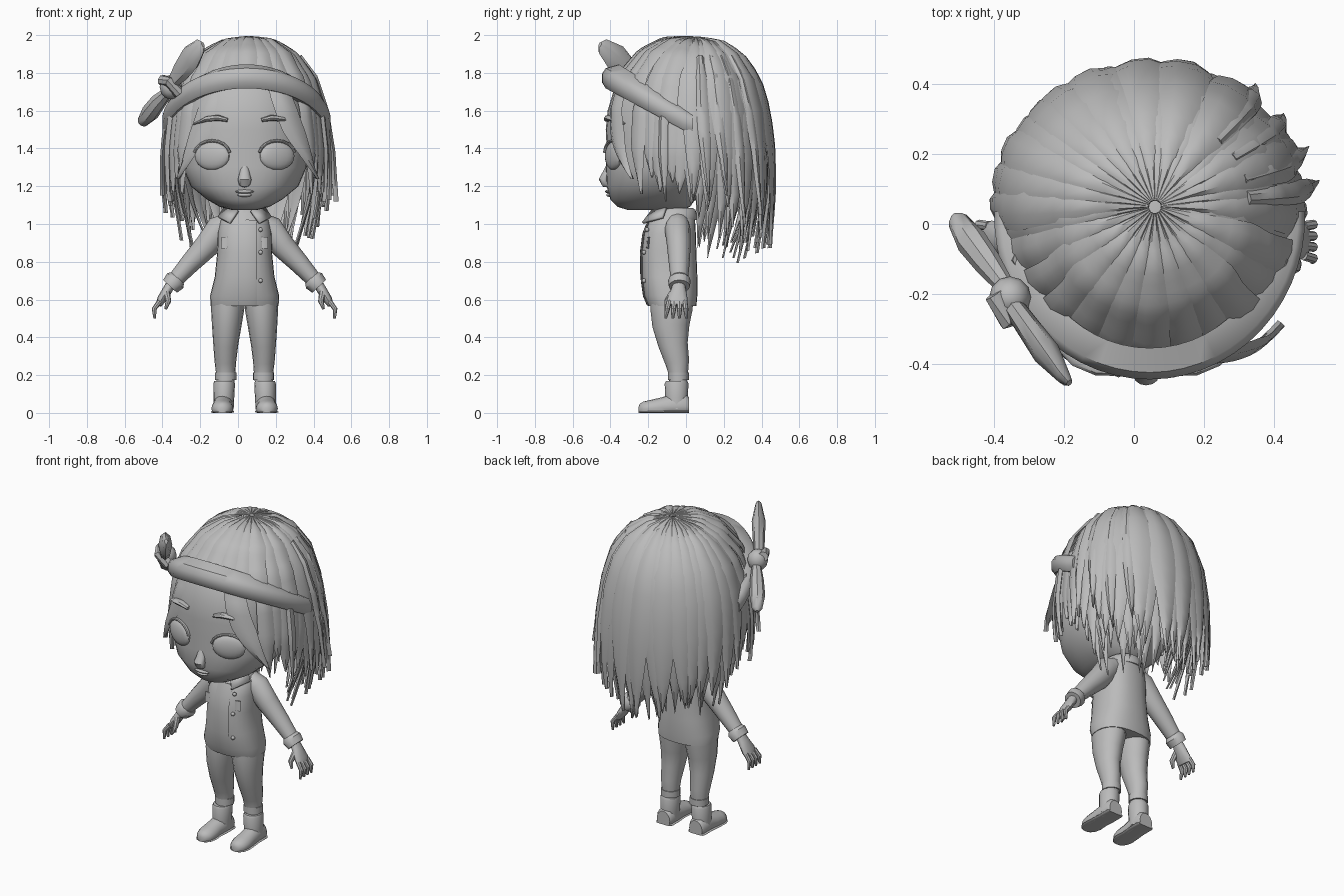
import bpy, bmesh, math, random
from mathutils import Vector

if "Cube" in bpy.data.objects:
    bpy.data.objects.remove(bpy.data.objects["Cube"])
random.seed(4)
C = 0.035                      # mirror plane of head and body
mat = bpy.data.materials.new("plain_grey")
mat.diffuse_color = (0.5, 0.5, 0.5, 1)
mat.use_nodes = True
mat.node_tree.nodes["Principled BSDF"].inputs["Base Color"].default_value = mat.diffuse_color


def finish(name, bm):
    bmesh.ops.recalc_face_normals(bm, faces=bm.faces)
    me = bpy.data.meshes.new(name)
    bm.to_mesh(me)
    bm.free()
    me.materials.append(mat)
    ob = bpy.data.objects.new(name, me)
    bpy.context.collection.objects.link(ob)
    return ob


def skin(bm, rings):
    """Join a list of closed rings and cap both ends."""
    vs = [[bm.verts.new(p) for p in r] for r in rings]
    n = len(vs[0])
    for a, b in zip(vs, vs[1:]):
        for i in range(n):
            bm.faces.new((a[i], a[(i + 1) % n], b[(i + 1) % n], b[i]))
    bm.faces.new(vs[0])
    bm.faces.new(vs[-1][::-1])


def loft(name, rings):
    bm = bmesh.new()
    skin(bm, rings)
    return finish(name, bm)


def oval(cx, z, hw, yf, yb, n=28, p=2.0):
    """Horizontal superellipse from front yf to back yb."""
    pts = []
    for i in range(n):
        a = math.tau * i / n
        c, s = math.cos(a), math.sin(a)
        pts.append((cx + hw * math.copysign(abs(c) ** (2 / p), c),
                    (yf + yb) / 2 + (yb - yf) / 2 * math.copysign(abs(s) ** (2 / p), s), z))
    return pts


def tube(name, pts, radii, ref=(0, 1, 0), n=12):
    """Tube through pts; radii = (along ref, across ref)."""
    pts = [Vector(p) for p in pts]
    rings = []
    for i, p in enumerate(pts):
        t = (pts[min(i + 1, len(pts) - 1)] - pts[max(i - 1, 0)]).normalized()
        ref_v = Vector(ref)
        u = (ref_v - t * ref_v.dot(t)).normalized()
        v = t.cross(u)
        ru, rv = radii[i]
        rings.append([p + u * ru * math.cos(math.tau * k / n) + v * rv * math.sin(math.tau * k / n)
                      for k in range(n)])
    return loft(name, rings)


def ball(name, loc, size, seg=20, skew=0):
    bm = bmesh.new()
    bmesh.ops.create_uvsphere(bm, u_segments=seg, v_segments=seg // 2, radius=1)
    for v in bm.verts:
        d = Vector(v.co[i] * size[i] for i in range(3))
        d.y += skew * d.x
        v.co = Vector(loc) + d
    return finish(name, bm)


# Head
HEAD = [(1.075, .07, -.31, -.02), (1.09, .13, -.36, .02), (1.13, .2, -.40, .05), (1.2, .285, -.42, .1),
        (1.3, .328, -.425, .18), (1.4, .343, -.42, .25), (1.5, .345, -.425, .29), (1.6, .34, -.415, .31),
        (1.75, .3, -.37, .28), (1.87, .2, -.25, .2), (1.93, .08, -.12, .1)]
loft("head", [oval(C, *r, n=36, p=2.25) for r in HEAD])
tube("nose", [(C, -.405, 1.32), (C, -.422, 1.265), (C, -.435, 1.235), (C, -.425, 1.21), (C, -.405, 1.2)],
     [(.012, .018), (.022, .028), (.027, .036), (.02, .03), (.008, .015)])
ball("upper_lip", (C, -.408, 1.172), (.05, .02, .01))
ball("lower_lip", (C, -.402, 1.154), (.038, .02, .011))
tube("neck", [(C, -.06, .98), (C, -.06, 1.12)], [(.07, .07)] * 2)

for s, side in ((-1, "left"), (1, "right")):
    X = lambda o: C + s * o
    # Face features
    ball("eye_" + side, (X(.172), -.385, 1.36), (.092, .03, .074), 20, s * .36)
    arc = [math.radians(d) for d in range(10, 171, 20)]
    tube("eyelid_" + side, [(X(.172 + .095 * math.cos(a)), -.392 + .038 * math.cos(a),
                             1.365 + .076 * math.sin(a)) for a in arc], [(.01, .008)] * len(arc), n=8)
    tube("eyebrow_" + side, [(X(.09), -.415, 1.55), (X(.14), -.41, 1.562), (X(.2), -.385, 1.556),
                             (X(.265), -.33, 1.53)], [(.02, .01), (.024, .016), (.024, .014), (.012, .005)], n=8)
    ball("ear_" + side, (X(.35), .03, 1.37), (.035, .05, .085))
    # Arm, cuff and hand
    tube("sleeve_" + side, [(X(.07), -.045, 1.01), (X(.13), -.045, .975), (X(.2), -.038, .885),
                            (X(.29), -.036, .79), (X(.38), -.035, .69)],
         [(.06, .055), (.068, .075), (.063, .066), (.055, .053), (.044, .04)])
    tube("cuff_" + side, [(X(.352), -.035, .715), (X(.367), -.035, .70), (X(.395), -.035, .67)],
         [(.046, .044), (.06, .058), (.056, .05)])
    tube("palm_" + side, [(X(.385), -.037, .69), (X(.412), -.04, .645), (X(.44), -.045, .6), (X(.456), -.047, .57)],
         [(.03, .026), (.042, .026), (.055, .024), (.052, .016)])
    for k in range(4):
        y = -.09 + .028 * k
        tip = (-.108, -.07, -.035, .003)[k]
        tube(f"finger_{k}_{side}", [(X(.45), y, .59), (X(.479), (y + tip) / 2, .55), (X(.476), tip, .5)],
             [(.014, .014), (.014, .013), (.007, .007)], n=8)
    tube("thumb_" + side, [(X(.412), -.07, .635), (X(.404), -.1, .59), (X(.418), -.108, .55)],
         [(.02, .018), (.016, .015), (.007, .007)], n=8)
    # Leg and boot
    tube("leg_" + side, [(X(.085), -.075, .64), (X(.09), -.077, .55), (X(.095), -.08, .46), (X(.1), -.068, .36),
                         (X(.102), -.047, .27), (X(.1), -.04, .2), (X(.105), -.045, .12)],
         [(.115, .088), (.112, .088), (.098, .078), (.078, .066), (.064, .057), (.05, .05), (.045, .045)], n=16)
    tube("trouser_hem_" + side, [(X(.1), -.04, .215), (X(.1), -.04, .175)], [(.055, .056)] * 2, n=16)
    tube("boot_shaft_" + side, [(X(.108), -.05, .17), (X(.108), -.05, .155), (X(.11), -.05, .08), (X(.112), -.05, .02)],
         [(.056, .052), (.063, .057), (.06, .055), (.062, .054)], n=16)
    foot = [(.015, .045, .085), (0, .054, .1), (-.07, .054, .1), (-.13, .054, .082), (-.19, .058, .068),
            (-.225, .048, .06), (-.245, .03, .048), (-.252, .012, .03)]
    for part, grow, top in (("boot_foot_", 0, 1), ("boot_sole_", .005, .2)):
        loft(part + side, [[(X(.113 + (y < -.1) * .005) + (w + grow) * math.cos(a), y,
                             max(0, h * top * (.35 + .65 * math.sin(a)))) for a in
                            [math.tau * i / 16 for i in range(16)]] for y, w, h in foot])
    # Collar flap
    bm = bmesh.new()
    bm.faces.new([bm.verts.new(p) for p in ((X(.03), -.175, 1.065), (X(.1), -.1, 1.085),
                                            (X(.135), -.12, 1.03), (X(.075), -.225, 1.0))])
    finish("collar_flap_" + side, bm).modifiers.new("thick", 'SOLIDIFY').thickness = .015

# Jacket
JACKET = [(.565, .18, -.2, .055), (.62, .183, -.222, .06), (.72, .158, -.235, .06), (.85, .145, -.237, .055),
          (.95, .143, -.225, .052), (1.02, .128, -.195, .048), (1.06, .085, -.17, .035)]
loft("jacket", [oval(C, *r, p=2.4) for r in JACKET])
loft("collar", [oval(C, z, w, f, b) for z, w, f, b in
                ((1.02, .12, -.18, .055), (1.04, .115, -.175, .06), (1.075, .1, -.165, .05), (1.085, .085, -.15, .035))])
tube("placket", [(C + .015, y, z) for y, z in ((-.2, .57), (-.221, .62), (-.235, .72), (-.237, .85), (-.224, .95),
                                               (-.195, 1.02))], [(.007, .05)] * 6, n=8)
for i, z in enumerate((.7, .85, .97)):
    ball(f"button_{i}", (C + .085, -.206 if z > .9 else -.222, z), (.012, .012, .012), 10)
for s in (-1, 1):
    tube("pocket_%d" % (s + 1), [(C + s * .095, -.203, .87), (C + s * .093, -.198, .93)], [(.008, .03)] * 2, n=8)

# Hair surface: (spread, height) from crown to tips
PROF = [(.04, 1.982), (.34, 1.96), (.59, 1.895), (.81, 1.77), (.94, 1.6), (1.0, 1.38), (1.0, 1.15), (.97, .98), (.94, .78)]


def prof(u):
    i = min(int(u), len(PROF) - 2)
    k = u - i
    return [PROF[i][j] * (1 - k) + PROF[i + 1][j] * k for j in (0, 1)]


def u_at(z):
    return next(u / 50 for u in range(50, 401) if prof(u / 50)[1] <= z + 1e-4)


def hair_pt(a, u, m):
    """Point at angle a from the front, m scales the spread."""
    f, z = prof(u)
    k = min(u / 4, 1)
    return Vector((.06 - .015 * k + .45 * f * m * math.sin(a), .05 - .025 * k - .44 * f * m * math.cos(a),
                   z - (1 - m) * (.35 if m < 1 else .8 * f) * (1 - min(f, 1))))


def lock(bm, deg, z0, z1, width, m, twist=0, tip=.02, shrink=0):
    """One tapered lock lying on the hair surface."""
    ua, ub = (u_at(z0) if z0 < 1.955 else 0), u_at(z1)
    rings, n = [], 14
    for i in range(n + 1):
        k = i / n
        u = ua + (ub - ua) * k
        a = math.radians(deg + twist * k * k)
        w = math.radians(width / 2) * max(tip, min(1, (1 - k) * 2.4) ** .8)
        q = m * (1 - shrink * k ** 3)
        up = Vector((0, 0, .01 * (1 - k)))
        rings.append([hair_pt(a - w, u, q), hair_pt(a - w * .35, u, q * 1.03) + up, hair_pt(a + w * .4, u, q * 1.025) + up,
                      hair_pt(a + w, u, q), hair_pt(a, u, q * .975)])
    skin(bm, rings)


rnd = random.uniform
# Long back hair: outer, middle and inner layers
bm = bmesh.new()
for i in range(18):
    d = 93 + 174 * i / 17
    lock(bm, d, 2, .84 + .3 * (abs(d - 180) / 88) ** 1.5 + rnd(-.03, .06), 22, rnd(.97, 1.02), rnd(-6, 6))
for i in range(18):
    d = 98 + 164 * i / 17
    lock(bm, d, 2, .85 + .1 * abs(d - 180) / 80 + rnd(-.04, .08), 19, rnd(.92, .96), rnd(-6, 6), shrink=.12)
for i in range(15):
    d = 104 + 152 * i / 14
    lock(bm, d, 1.9, .82 + rnd(-.02, .1), 19, rnd(.86, .9), rnd(-6, 6), shrink=rnd(.2, .42))
# Loose locks flaring out on one side
for d, z in ((98, 1.12), (110, 1.15), (124, 1.0), (138, 1.05)):
    lock(bm, d, 1.88, z, 9, 1.0, 4, shrink=-.08)
finish("back_hair", bm)

# Top hair swept down under the headband
bm = bmesh.new()
for i in range(15):
    d = -100 + 200 * i / 14
    lock(bm, d, 2, 1.73 - .2 * (abs(d) / 100) ** 2, 24,
         .95 + .13 * max(0, math.cos(math.radians(d))) + rnd(-.015, .015), tip=.7)
finish("top_hair", bm)

# Side locks framing the face
bm = bmesh.new()
for s in (-1, 1):
    for d, z, w, m in ((48, 1.16, 13, 1.0), (57, 1.25, 15, .97), (66, 1.17, 16, .96), (75, 1.22, 17, .94),
                       (84, 1.16, 17, .93), (93, 1.1, 15, .94), (70, 1.12, 7, 1.0)):
        lock(bm, s * d, 1.74 if d < 60 else 1.66, z, w, m, s * rnd(-3, 5), shrink=.04)
    lock(bm, s * 24, 1.76, 1.24, 17, 1.09 if s > 0 else 1.05, s * 26)
finish("side_hair", bm)

# Headband sloping down to the back
rings = []
for i in range(29):
    a = math.radians(-92 + 184 * i / 28)
    sx, sy = math.sin(a), -math.cos(a)
    zc = 1.78 - .53 * (.45 + .45 * sy)
    rings.append([(.045 + (.415 + o) * sx, .02 + (.435 + o) * sy, zc + h) for o, h in
                  ((-.05, -.06), (.01, -.062), (.03, -.03), (.03, .015), (.01, .045), (-.06, .065))])
loft("headband", rings)

# Knot and its two tails
ball("knot", (-.355, -.21, 1.725), (.06, .06, .065), 12)
tube("knot_wrap", [(-.4, -.2, 1.76), (-.36, -.26, 1.75), (-.31, -.25, 1.69)], [(.03, .03), (.045, .03), (.03, .03)], n=8)
tube("upper_tail", [(-.35, -.23, 1.74), (-.3, -.3, 1.81), (-.25, -.37, 1.88), (-.2, -.44, 1.94), (-.185, -.455, 1.95)],
     [(.03, .03), (.062, .035), (.075, .04), (.045, .02), (.015, .01)], (0, 0, 1), 8)
tube("lower_tail", [(-.36, -.19, 1.71), (-.42, -.11, 1.65), (-.465, -.05, 1.59), (-.505, .01, 1.54), (-.515, .025, 1.53)],
     [(.025, .025), (.045, .04), (.05, .045), (.03, .03), (.01, .01)], (0, 0, 1), 8)

# Smooth shading with crisp creases
for ob in bpy.context.collection.objects:
    ob.select_set(True)
    bpy.context.view_layer.objects.active = ob
bpy.ops.object.shade_smooth_by_angle(angle=math.radians(40))
